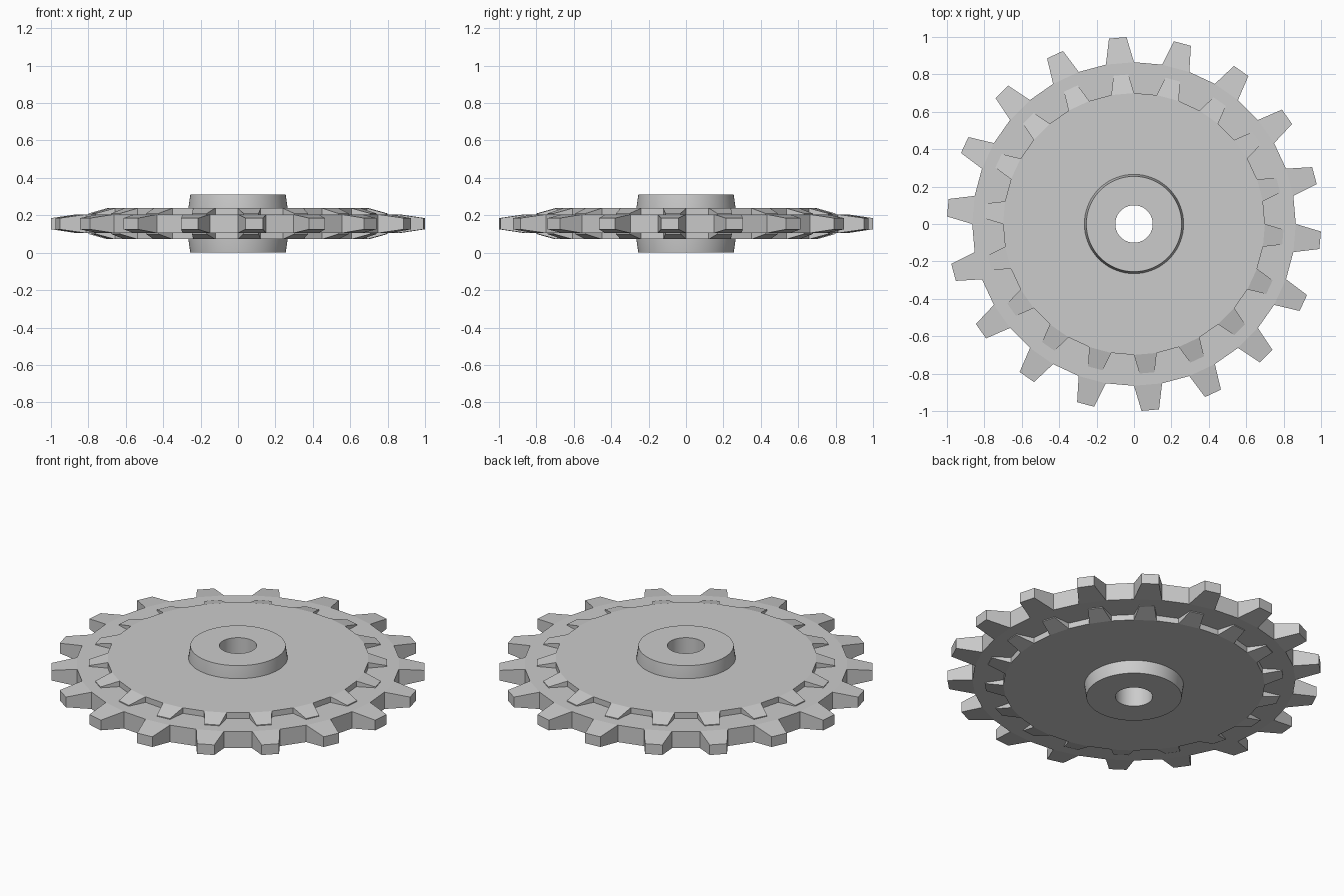
import bpy, bmesh
from math import cos, sin, radians

if "Cube" in bpy.data.objects:
    bpy.data.objects.remove(bpy.data.objects["Cube"])

MID = 0.155      # height of the sprocket's centre plane
TEETH = 18


def finish(name, bm):
    bmesh.ops.recalc_face_normals(bm, faces=bm.faces)
    mesh = bpy.data.meshes.new(name)
    bm.to_mesh(mesh)
    bm.free()
    obj = bpy.data.objects.new(name, mesh)
    bpy.context.collection.objects.link(obj)
    return obj


def point(bm, r, deg, z):
    return bm.verts.new((r * cos(radians(deg)), r * sin(radians(deg)), MID + z))


def gear(name, inner, root, tip, root_half, tip_half, tip_angle):
    """Annular disc whose alternate 10 degree segments carry tapered teeth."""
    bm = bmesh.new()
    n = TEETH * 2
    step = 360 / n

    def ring(r, z):
        return [point(bm, r, i * step, z) for i in range(n)]

    it, ib = ring(inner, root_half), ring(inner, -root_half)
    rt, rb = ring(root, root_half), ring(root, -root_half)
    for i in range(n):
        j = (i + 1) % n
        bm.faces.new((it[i], rt[i], rt[j], it[j]))
        bm.faces.new((ib[i], ib[j], rb[j], rb[i]))
        bm.faces.new((it[i], it[j], ib[j], ib[i]))
        if i % 2 == 0:                       # gap wall
            bm.faces.new((rt[i], rb[i], rb[j], rt[j]))
            continue
        a = (i + 0.5) * step                 # tooth
        t0, t1 = (point(bm, tip, a + s * tip_angle, tip_half) for s in (-1, 1))
        b0, b1 = (point(bm, tip, a + s * tip_angle, -tip_half) for s in (-1, 1))
        bm.faces.new((rt[i], t0, t1, rt[j]))
        bm.faces.new((rb[i], rb[j], b1, b0))
        bm.faces.new((rt[i], rb[i], b0, t0))
        bm.faces.new((rt[j], t1, b1, rb[j]))
        bm.faces.new((t0, b0, b1, t1))
    return finish(name, bm)


def hub(name, profile, n=72):
    """Revolve a closed (radius, height) profile."""
    bm = bmesh.new()
    rings = [[point(bm, r, i * 360 / n, z) for i in range(n)] for r, z in profile]
    for a, b in zip(rings, rings[1:] + rings[:1]):
        for i in range(n):
            j = (i + 1) % n
            bm.faces.new((a[i], a[j], b[j], b[i]))
    obj = finish(name, bm)
    bpy.context.view_layer.objects.active = obj
    obj.select_set(True)
    bpy.ops.object.shade_smooth_by_angle(angle=radians(30))
    obj.select_set(False)


# Thin outer toothed ring and thicker inner toothed disc
gear("outer_tooth_ring", 0.65, 0.865, 1.0, 0.05, 0.03, 2.7)
gear("inner_tooth_disc", 0.20, 0.70, 0.80, 0.083, 0.055, 2.9)

# Central hub with bore, slightly tapered on both sides
hub("hub", [(0.10, 0.155), (0.255, 0.155), (0.266, 0.08), (0.266, -0.08),
            (0.255, -0.155), (0.10, -0.155)])
